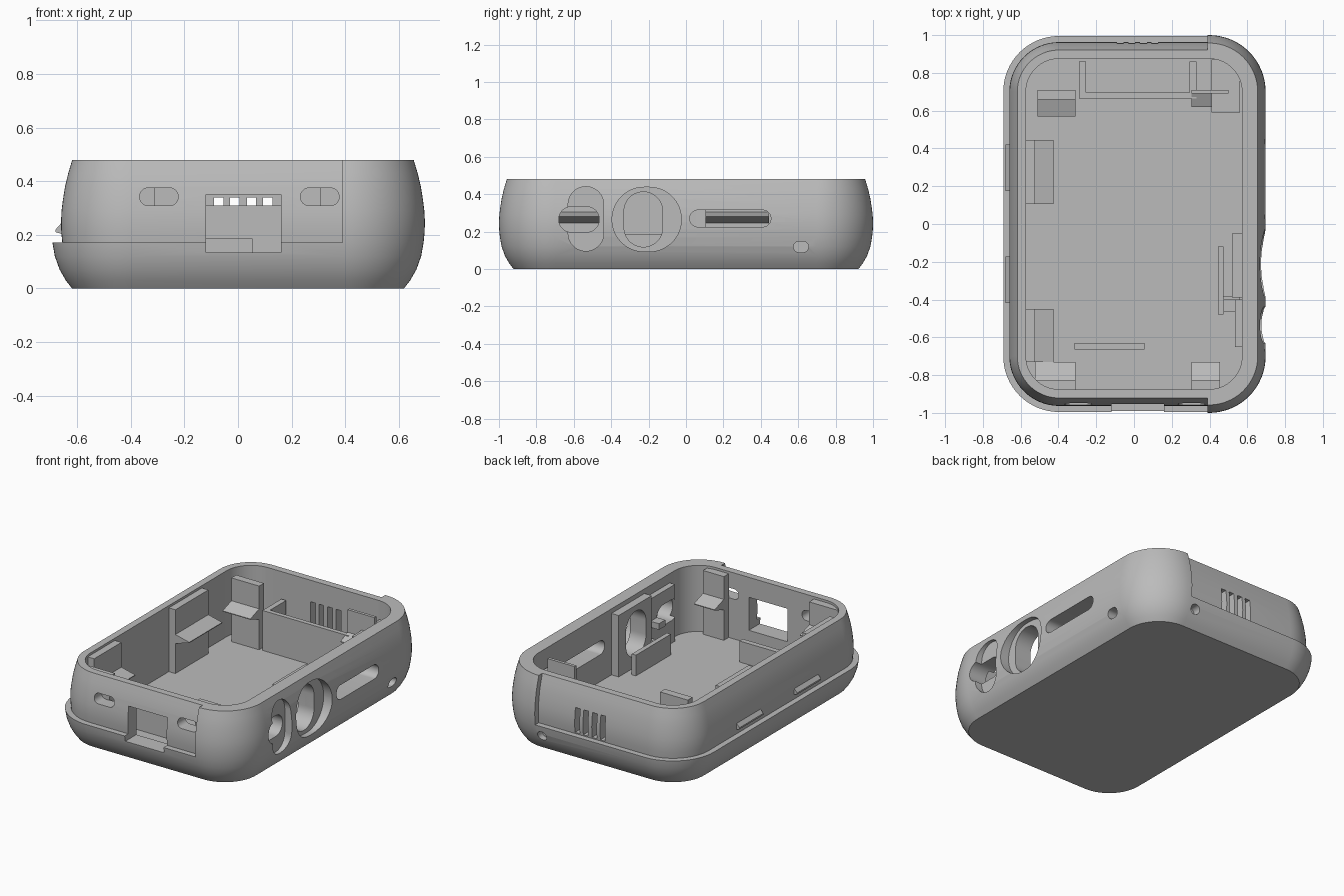
import bpy, bmesh, math

if "Cube" in bpy.data.objects:
    bpy.data.objects.remove(bpy.data.objects["Cube"])

grey = bpy.data.materials.new("plain grey")
grey.diffuse_color = (0.5, 0.5, 0.5, 1)
grey.use_nodes = True
grey.node_tree.nodes["Principled BSDF"].inputs["Base Color"].default_value = grey.diffuse_color
HX, HY, R = 0.697, 1.0, 0.30
AX = {'x': lambda a, b, t: (t, a, b), 'y': lambda a, b, t: (a, t, b), 'z': lambda a, b, t: (a, b, t)}


def skin(name, rings):
    """Solid lofted through equal-length rings of points."""
    bm = bmesh.new()
    vs = [[bm.verts.new(p) for p in ring] for ring in rings]
    n = len(vs[0])
    for lo, hi in zip(vs, vs[1:]):
        for i in range(n):
            j = (i + 1) % n
            bm.faces.new((lo[i], lo[j], hi[j], hi[i]))
    bm.faces.new(vs[0])
    bm.faces.new(vs[-1])
    bmesh.ops.recalc_face_normals(bm, faces=bm.faces)
    me = bpy.data.meshes.new(name)
    bm.to_mesh(me)
    bm.free()
    me.materials.append(grey)
    ob = bpy.data.objects.new(name, me)
    bpy.context.collection.objects.link(ob)
    return ob


def prism(name, pts, axis, lo, hi):
    return skin(name, [[AX[axis](a, b, t) for a, b in pts] for t in (lo, hi)])


def box(name, x0, x1, y0, y1, z0, z1):
    return prism(name, [(x0, y0), (x1, y0), (x1, y1), (x0, y1)], 'z', z0, z1)


def rounded(cx, cy, hx, hy, r, seg=12):
    """Rounded rectangle outline; also gives circles and slots."""
    pts = []
    for q, (sx, sy) in enumerate(((1, 1), (-1, 1), (-1, -1), (1, -1))):
        for i in range(seg + 1):
            a = math.pi / 2 * (q + i / seg)
            p = (cx + sx * (hx - r) + r * math.cos(a), cy + sy * (hy - r) + r * math.sin(a))
            if not pts or math.dist(p, pts[-1]) > 1e-5:
                pts.append(p)
    if math.dist(pts[0], pts[-1]) < 1e-5:
        pts.pop()
    return pts


def loft(name, profile):
    """Case body from (height, inset) pairs."""
    return skin(name, [[(x, y, z) for x, y in rounded(0, 0, HX - o, HY - o, R - o, 16)]
                       for z, o in profile])


def boolean(ob, others, op='DIFFERENCE', keep=False):
    for c in others:
        m = ob.modifiers.new("cut", 'BOOLEAN')
        m.operation, m.solver, m.object = op, 'EXACT', c
        bpy.context.view_layer.objects.active = ob
        bpy.ops.object.modifier_apply(modifier=m.name)
        if not keep:
            bpy.data.objects.remove(c)


# Case: bulged outer body, stepped wall on three sides, hollow inside
side = [(0, .078), (.03, .055), (.07, .032), (.12, .014), (.17, .005), (.21, .001), (.25, 0),
        (.29, .002), (.33, .007), (.38, .015), (.43, .027), (.48, .042)]
case = loft("case", side)
boolean(case, [box("step", -1, .39, -1.2, 1.2, .172, .6)])
boolean(case, [loft("lip", [(z, o + .037) for z, o in side if z >= .12])], 'UNION')
boolean(case, [loft("cavity", [(.05, .125), (.6, .125)])])

# Openings: button recesses and holes, slot, front sockets, window, vents
boolean(case, [
    prism("dial_recess", rounded(-.21, .265, .185, .172, .171, 20), 'x', .635, .8),
    prism("key_recess", rounded(-.535, .268, .095, .172, .0945), 'x', .645, .8),
    prism("side_slot", rounded(.237, .27, .217, .045, .0445), 'x', .5, .8),
    prism("side_pin", rounded(.615, .118, .04, .029, .0285), 'x', .62, .8),
    prism("back_pin", rounded(.35, .105, .032, .029, .0285), 'y', .93, 1.1),
    box("window", -.12, .16, -1.1, -.85, .135, .35)])
boolean(case, [prism("socket", rounded(x, .342, .072, .033, .0325), 'y', -1.1, -.85)
               for x in (-.295, .305)])
boolean(case, [box("vent", x, x + .035, .8, 1.1, .18, .34) for x in (-.09, -.03, .033, .093)])

# Inner frames around the side buttons share the button holes
dial_frame = box("dial_frame", .52, .575, -.39, -.05, .045, .45)
key_frame = box("key_frame", .535, .575, -.65, -.4, .045, .42)
holes = [prism("dial_hole", rounded(-.228, .265, .103, .147, .1025), 'x', .4, .8),
         prism("key_hole", rounded(-.572, .265, .108, .068, .0675), 'x', .4, .8)]
for part in (case, dial_frame, key_frame):
    boolean(part, holes, keep=True)
for h in holes:
    bpy.data.objects.remove(h)
box("button_stop", .445, .475, -.48, -.12, .045, .185)
box("button_stop_bridge", .47, .56, -.41, -.385, .045, .16)
box("key_clip", .475, .55, -.465, -.40, .235, .275)

# Left wall pads with wedge-shaped clips
for y0, y1 in ((-.73, -.45), (.105, .445)):
    box("side_pad", -.58, -.525, y0, y1, .045, .465)
    prism("side_clip", [(-.53, .245), (-.425, .275), (-.425, .28), (-.53, .305)], 'y', y0, y1)


# Posts with wedge clips at both ends
def post(x0, x1, y_back, y_face, y_tip, top):
    box("end_post", x0, x1, min(y_back, y_face), max(y_back, y_face), .045, top)
    b = y_face + (y_back - y_face) * .2
    prism("end_clip", [(b, .245), (y_tip, .28), (y_tip, .285), (b, .32)], 'x', x0, x1)


post(-.51, -.31, .71, .66, .57, .465)
post(.305, .50, .71, .69, .62, .465)
post(-.525, -.31, -.88, -.825, -.73, .465)
post(.305, .455, -.88, -.825, -.73, .465)
box("corner_block", .41, .56, .59, .87, .045, .36)

# Back partition with side arms, and front rib
box("partition", -.29, .33, .665, .695, .045, .31)
for x in (-.29, .295):
    box("partition_arm", x, x + .035, .69, .86, .045, .31)
box("front_rib", -.315, .055, -.665, -.63, .045, .187)

# Snap ridges on the outer left wall
for y in (.298, -.295):
    prism("snap_ridge", [(-.645, .20), (-.68, .21), (-.68, .22), (-.645, .26)], 'y', y - .123, y + .123)

# Smooth curves, sharp edges
for ob in bpy.context.scene.objects:
    ob.select_set(True)
bpy.context.view_layer.objects.active = case
bpy.ops.object.shade_smooth_by_angle(angle=math.radians(28))
